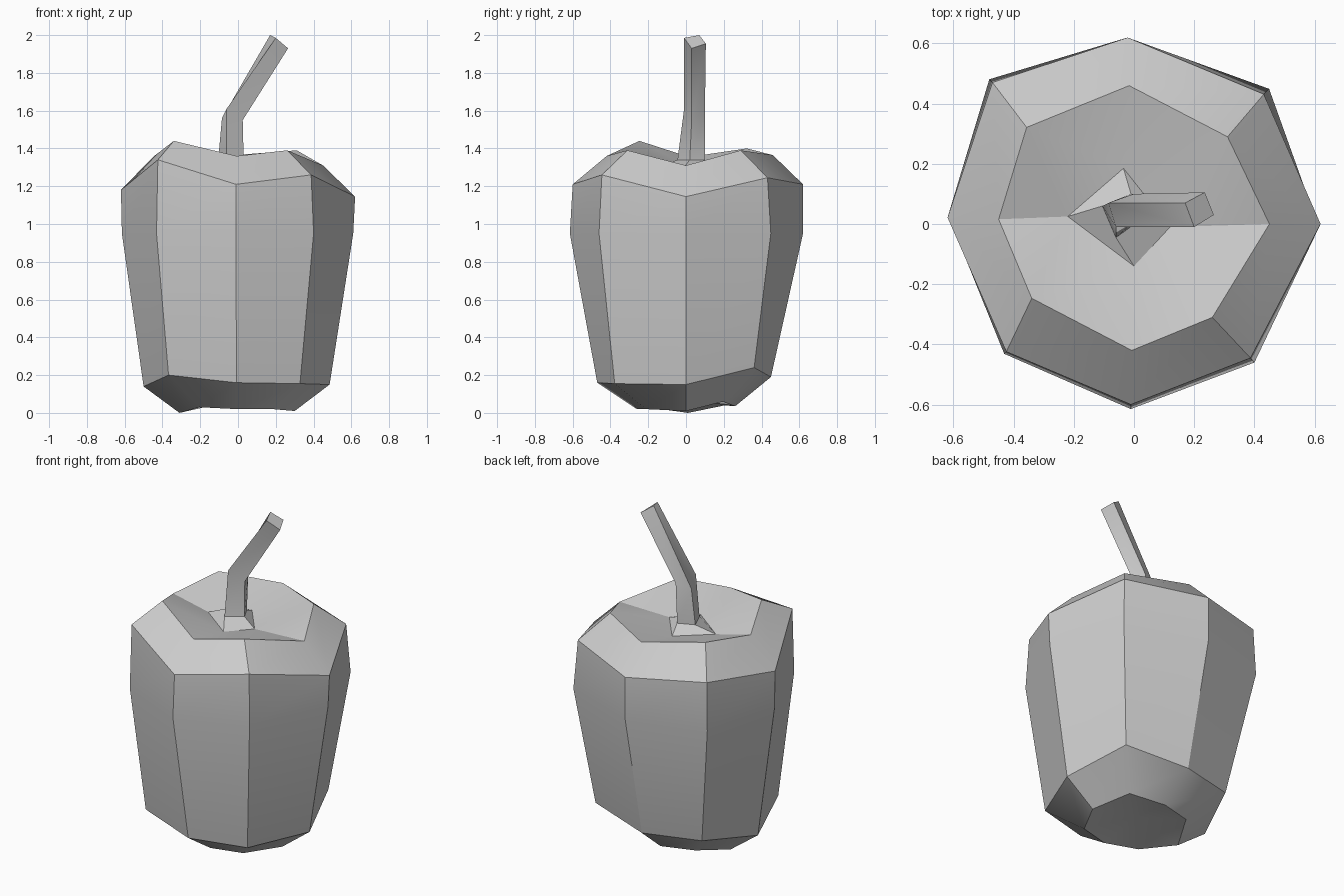
import bpy
import bmesh
from math import radians, cos, sin
from mathutils import Vector

default_cube = bpy.data.objects.get("Cube")
if default_cube:
    bpy.data.objects.remove(default_cube, do_unlink=True)

# One plain grey for the whole vegetable
grey = bpy.data.materials.new("plain_grey")
grey.use_nodes = True
grey_value = (0.6, 0.6, 0.6, 1)
grey.diffuse_color = grey_value
grey.node_tree.nodes["Principled BSDF"].inputs["Base Color"].default_value = grey_value


def add_ring(bm, points):
    return [bm.verts.new(Vector(point)) for point in points]


def bridge(bm, lower, upper):
    """Join two rings of equal length with a band of quads."""
    count = len(lower)
    for i in range(count):
        j = (i + 1) % count
        bm.faces.new((lower[i], lower[j], upper[j], upper[i]))


def fan(bm, ring, centre):
    tip = bm.verts.new(Vector(centre))
    for i, vert in enumerate(ring):
        bm.faces.new((vert, ring[(i + 1) % len(ring)], tip))


def finish(bm, name):
    bmesh.ops.recalc_face_normals(bm, faces=bm.faces)
    mesh = bpy.data.meshes.new(name)
    bm.to_mesh(mesh)
    bm.free()
    mesh.materials.append(grey)
    part = bpy.data.objects.new(name, mesh)
    bpy.context.collection.objects.link(part)
    bpy.ops.object.select_all(action="DESELECT")
    part.select_set(True)
    bpy.context.view_layer.objects.active = part
    bpy.ops.object.shade_smooth_by_angle(angle=radians(30))
    return part


def ribbed_ring(bm, angles, radii, heights):
    """Eight lobed ring, counter-clockwise starting from +x."""
    points = []
    for angle, radius, height in zip(angles, radii, heights):
        a = radians(angle)
        points.append((radius * cos(a), radius * sin(a), height))
    return add_ring(bm, points)


# Lobed body, from the foot up to the rim of the crown
rib_angles = (0, 45, 92, 135, 178, 225, 269, 311)
rim_angles = (0, 43, 92, 138, 178, 216, 269, 310)

body = bmesh.new()
foot = ribbed_ring(
    body, rib_angles,
    (.3, .28, .26, .29, .31, .29, .26, .28),
    (.01, .06, .035, .04, 0, .03, .02, .02))
lower = ribbed_ring(
    body, rib_angles,
    (.485, .51, .45, .51, .5, .52, .47, .5),
    (.15, .24, .19, .2, .14, .2, .16, .155))
belly = ribbed_ring(
    body, rib_angles,
    (.61, .635, .62, .68, .615, .61, .615, .61),
    [.95] * len(rib_angles))
shoulder = ribbed_ring(
    body, rib_angles,
    (.62, .61, .62, .665, .62, .6, .6, .59),
    (1.145, 1.245, 1.21, 1.24, 1.18, 1.34, 1.21, 1.26))
rim = ribbed_ring(
    body, rim_angles,
    (.45, .425, .46, .48, .45, .42, .42, .405),
    (1.31, 1.39, 1.365, 1.4, 1.355, 1.44, 1.36, 1.39))

bands = [foot, lower, belly, shoulder, rim]
for below, above in zip(bands, bands[1:]):
    bridge(body, below, above)
fan(body, foot, (0, 0, .07))

# Sunken crown, running from the eight-sided rim to a four-pointed hollow
hollow_points = [(.12, -.01, 1.3), (-.035, .185, 1.3),
                 (-.22, .025, 1.3), (0, -.14, 1.3)]
hollow = add_ring(body, hollow_points)
for k in range(len(hollow)):
    here, following = hollow[k], hollow[(k + 1) % len(hollow)]
    first, lobe = rim[2 * k], rim[2 * k + 1]
    last = rim[(2 * k + 2) % len(rim)]
    body.faces.new((first, lobe, here))
    body.faces.new((lobe, following, here))
    body.faces.new((lobe, last, following))
finish(body, "pepper_body")

# Raised calyx around the foot of the stem
stem_foot = [(.03, .02, 1.34), (-.01, .1, 1.34),
             (-.105, .06, 1.34), (-.06, -.045, 1.34)]
calyx = bmesh.new()
bridge(calyx, add_ring(calyx, hollow_points), add_ring(calyx, stem_foot))
finish(calyx, "calyx")

# Four-sided bent stem with a slanted cut end
stem = bmesh.new()
stem_rings = [
    add_ring(stem, stem_foot),
    add_ring(stem, [(.025, .03, 1.55), (0, .1, 1.58),
                    (-.085, .07, 1.56), (-.06, -.01, 1.61)]),
    add_ring(stem, [(.265, .03, 1.93), (.235, .105, 1.955),
                    (.17, .07, 2), (.2, -.01, 1.985)]),
]
for below, above in zip(stem_rings, stem_rings[1:]):
    bridge(stem, below, above)
stem.faces.new(stem_rings[-1])
finish(stem, "stem")
